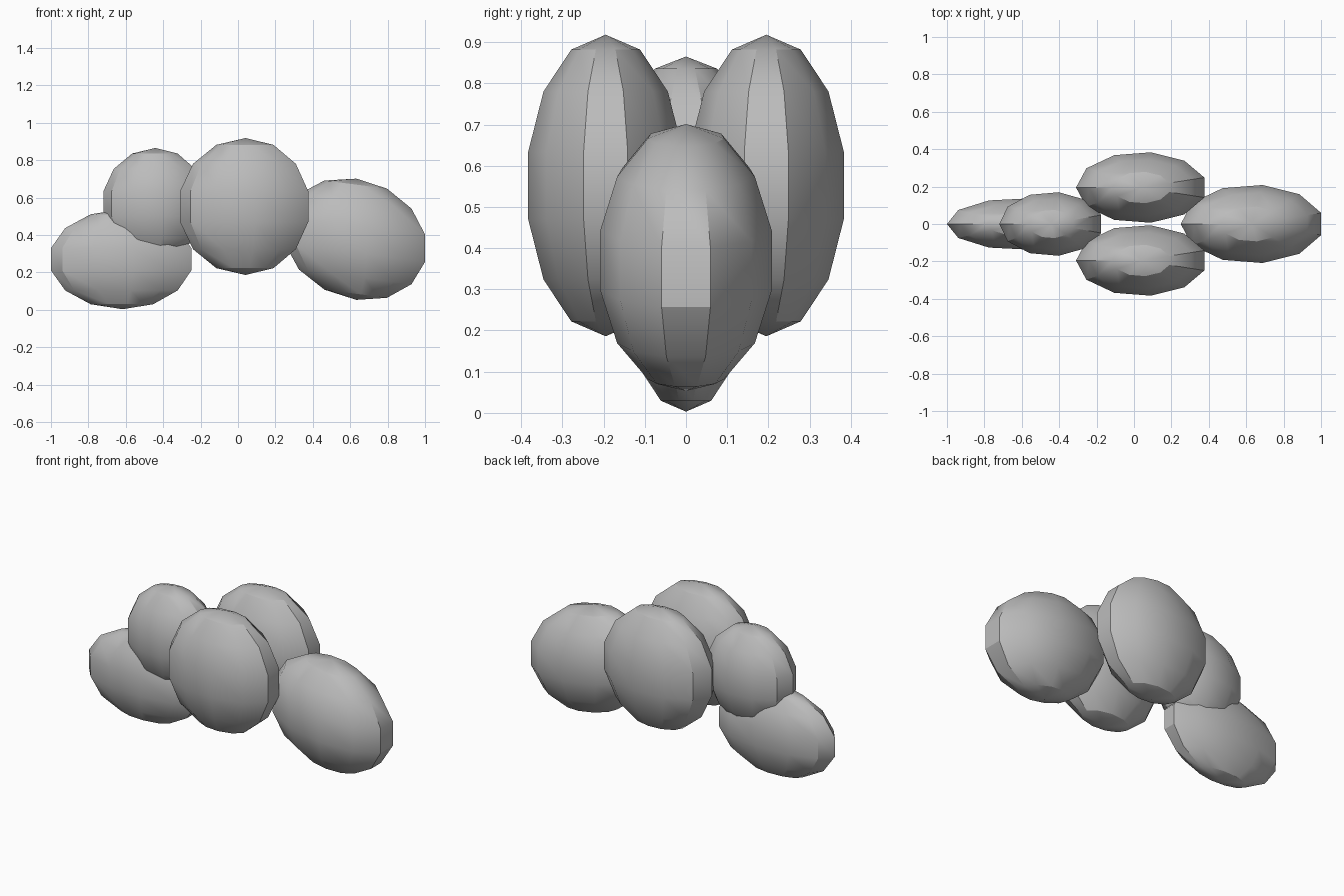
import bpy
import bmesh
from math import sin, cos, pi, radians

SEGMENTS, RINGS = 11, 7

cube = bpy.data.objects.get("Cube")
if cube:
    bpy.data.objects.remove(cube, do_unlink=True)

# Plain grey
grey = bpy.data.materials.new("plain grey")
grey.use_nodes = True
colour = (0.5, 0.5, 0.5, 1)
grey.diffuse_color = colour
grey.node_tree.nodes["Principled BSDF"].inputs["Base Color"].default_value = colour


def puff(name, centre, radii, slant=0.0):
    """Low-poly ellipsoid with a meridian at -x; slant lowers its +x side."""
    bm = bmesh.new()

    def point(x, y, z):
        x, y, z = x * radii[0], y * radii[1], z * radii[2] - slant * x * radii[0]
        return bm.verts.new((x, y, z))

    top, bottom = point(0, 0, 1), point(0, 0, -1)
    loops = []
    for r in range(1, RINGS):
        tilt = pi * r / RINGS
        turns = [pi + 2 * pi * s / SEGMENTS for s in range(SEGMENTS)]
        loops.append([point(sin(tilt) * cos(t), sin(tilt) * sin(t), cos(tilt))
                      for t in turns])
    for s in range(SEGMENTS):
        n = (s + 1) % SEGMENTS
        bm.faces.new((top, loops[0][s], loops[0][n]))
        bm.faces.new((bottom, loops[-1][n], loops[-1][s]))
        for upper, lower in zip(loops, loops[1:]):
            bm.faces.new((upper[s], lower[s], lower[n], upper[n]))
    bmesh.ops.recalc_face_normals(bm, faces=bm.faces)

    mesh = bpy.data.meshes.new(name)
    bm.to_mesh(mesh)
    bm.free()
    mesh.materials.append(grey)
    obj = bpy.data.objects.new(name, mesh)
    obj.location = centre
    bpy.context.collection.objects.link(obj)

    bpy.ops.object.select_all(action="DESELECT")
    obj.select_set(True)
    bpy.context.view_layer.objects.active = obj
    bpy.ops.object.shade_smooth_by_angle(angle=radians(30))


# Central pair, front and back
for name, side in (("front_puff", -1), ("back_puff", 1)):
    puff(name, (0.04, side * 0.195, 0.552), (0.359, 0.195, 0.366))

# Puffs along the middle line
puff("right_low_puff", (-0.617, 0, 0.27), (0.393, 0.142, 0.267))
puff("right_high_puff", (-0.442, 0, 0.567), (0.285, 0.176, 0.298))
puff("left_puff", (0.633, 0, 0.377), (0.393, 0.216, 0.324), slant=0.13)
